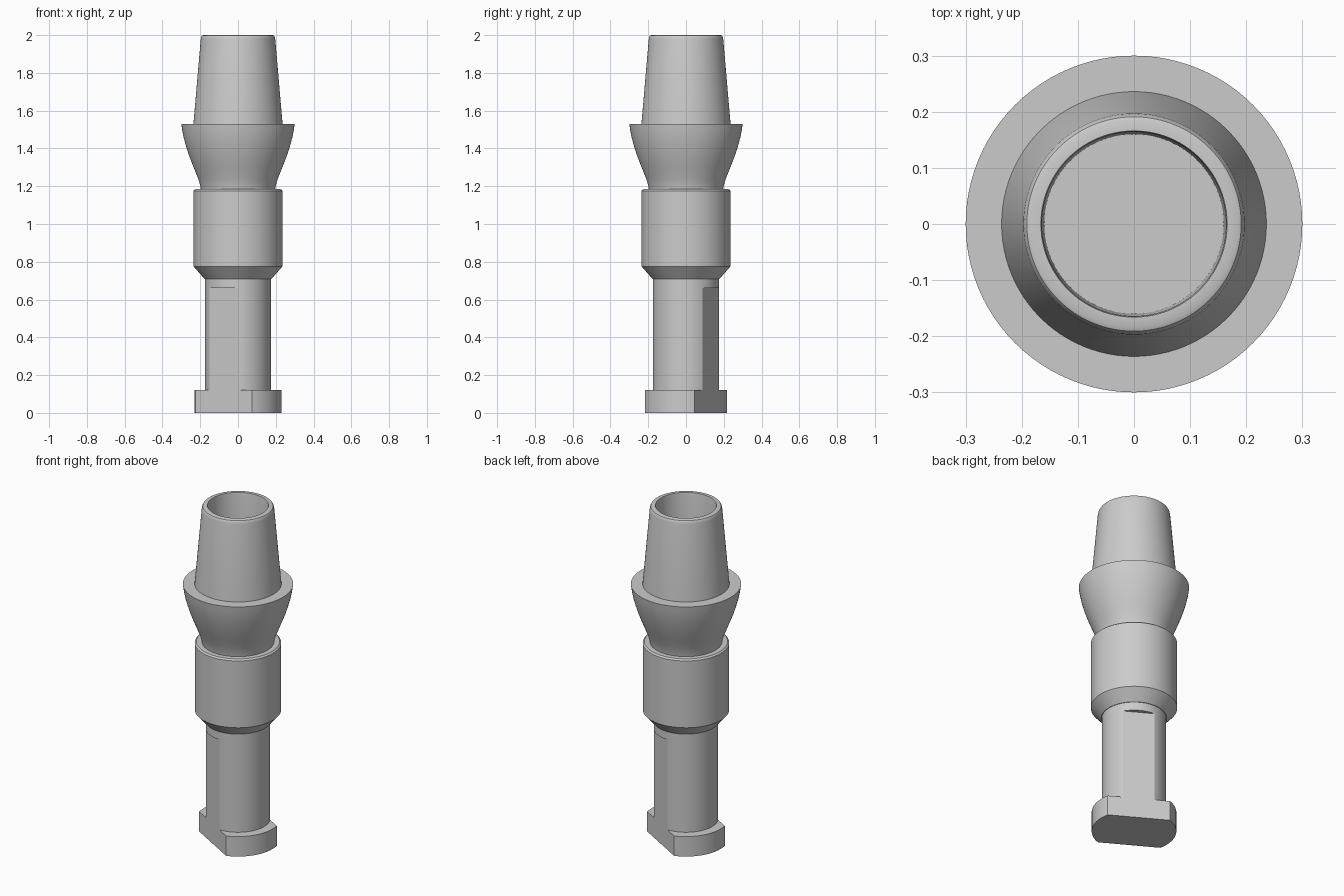
import bpy, bmesh, math

old = bpy.data.objects.get("Cube")
if old:
    bpy.data.objects.remove(old, do_unlink=True)

metal = bpy.data.materials.new("grey metal")
metal.use_nodes = True
GREY = (0.6, 0.6, 0.6, 1)
metal.diffuse_color = GREY
metal.node_tree.nodes["Principled BSDF"].inputs["Base Color"].default_value = GREY

SEGMENTS = 96
FLAT_DIRECTION = math.radians(60)   # both flats face along this line
FLAT_DISTANCE = 0.152


def finish(name, bm):
    bmesh.ops.remove_doubles(bm, verts=bm.verts, dist=1e-5)
    bmesh.ops.recalc_face_normals(bm, faces=bm.faces)
    mesh = bpy.data.meshes.new(name)
    bm.to_mesh(mesh)
    bm.free()
    obj = bpy.data.objects.new(name, mesh)
    bpy.context.collection.objects.link(obj)
    mesh.materials.append(metal)
    bpy.ops.object.select_all(action='DESELECT')
    obj.select_set(True)
    bpy.context.view_layer.objects.active = obj
    bpy.ops.object.shade_smooth_by_angle(angle=math.radians(25))
    return obj


def lathe(name, profile):
    """Revolve (radius, height) points about the z axis."""
    bm = bmesh.new()
    verts = [bm.verts.new((r, 0, z)) for r, z in profile]
    edges = [bm.edges.new(pair) for pair in zip(verts, verts[1:])]
    bmesh.ops.spin(bm, geom=verts + edges, axis=(0, 0, 1), cent=(0, 0, 0),
                   angle=math.tau, steps=SEGMENTS)
    return finish(name, bm)


def flatted_disc(name, radius, z0, z1):
    """Cylinder with two parallel flats cut from opposite sides."""
    half = math.acos(FLAT_DISTANCE / radius)
    steps = SEGMENTS // 3
    bm = bmesh.new()
    ring = []
    for side in (0, math.pi):
        start = FLAT_DIRECTION + side + half
        sweep = math.pi - 2 * half
        for i in range(steps + 1):
            a = start + sweep * i / steps
            ring.append(bm.verts.new((radius * math.cos(a), radius * math.sin(a), z0)))
    base = bm.faces.new(ring)
    top = bmesh.ops.extrude_face_region(bm, geom=[base])
    moved = [v for v in top["geom"] if isinstance(v, bmesh.types.BMVert)]
    bmesh.ops.translate(bm, verts=moved, vec=(0, 0, z1 - z0))
    if base not in bm.faces[:]:
        bm.faces.new(ring)
    return finish(name, bm)


# Lower end: foot and shaft share the same pair of flats
flatted_disc("foot_flange", 0.23, 0, 0.12)
flatted_disc("flatted_shaft", 0.175, 0.12, 0.66)
lathe("shaft_neck", [(0, 0.66), (0.175, 0.66), (0.175, 0.72), (0, 0.72)])

# Wide collar with a tapered underside and a small top chamfer
lathe("collar", [(0, 0.71), (0.178, 0.71), (0.235, 0.775), (0.235, 1.176),
                 (0.226, 1.184), (0, 1.184)])

# Flared cup, flat shoulder and hollow tapered tube
lathe("flared_cup", [(0, 1.18), (0.196, 1.18), (0.2, 1.205), (0.211, 1.24),
                     (0.227, 1.28), (0.245, 1.325), (0.262, 1.37), (0.276, 1.415),
                     (0.287, 1.455), (0.295, 1.495), (0.3, 1.53), (0, 1.53)])
lathe("tapered_tube", [(0.236, 1.53), (0.197, 1.98), (0.195, 1.99), (0.191, 1.997),
                       (0.184, 2.0), (0.166, 2.0), (0.164, 1.99), (0.16, 1.55),
                       (0, 1.55)])
